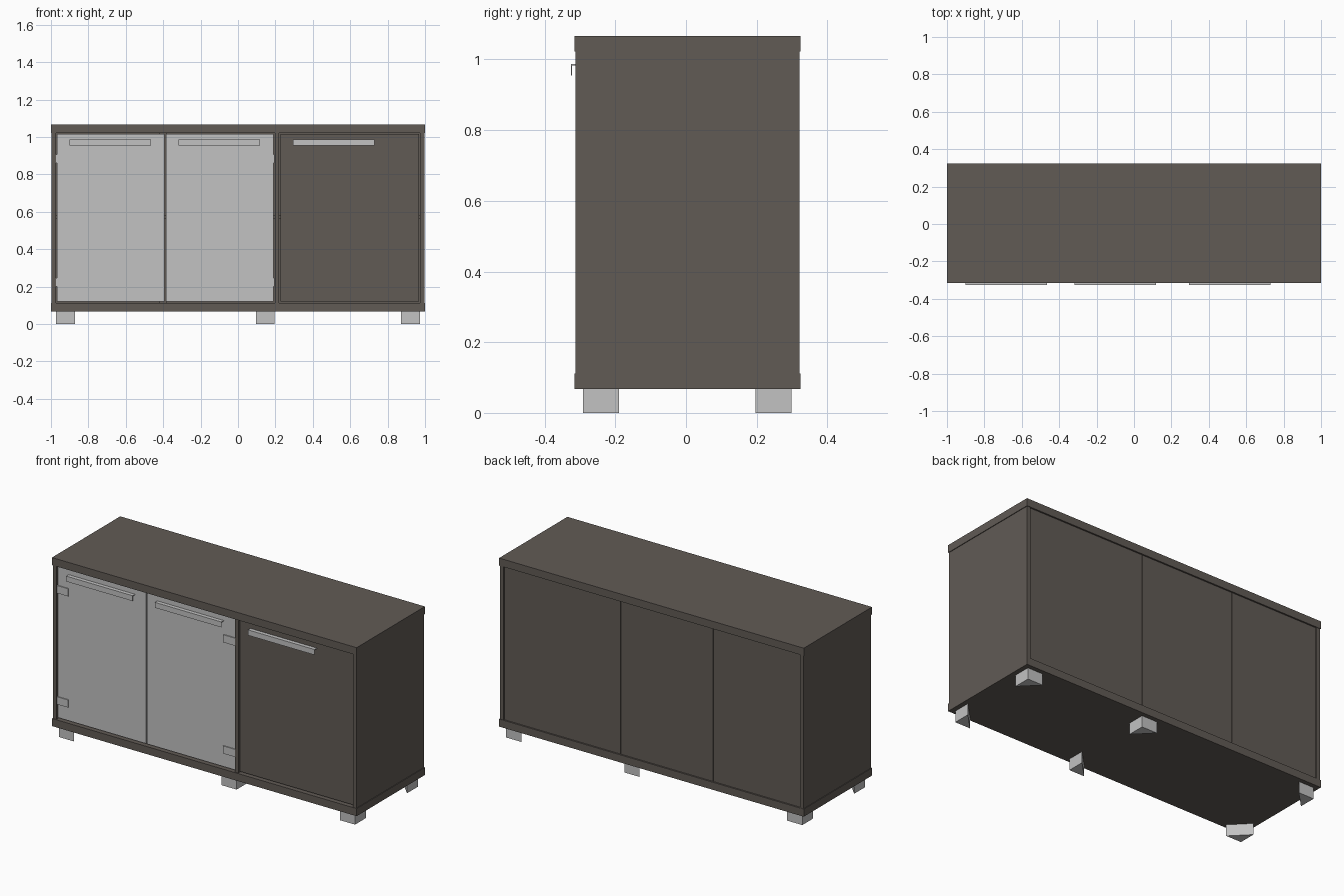
import bpy
import bmesh

old = bpy.data.objects.get("Cube")
if old:
    bpy.data.objects.remove(old, do_unlink=True)


def material(name, rgb):
    m = bpy.data.materials.new(name)
    m.use_nodes = True
    m.diffuse_color = (*rgb, 1)
    m.node_tree.nodes["Principled BSDF"].inputs["Base Color"].default_value = (*rgb, 1)
    return m


BROWN = material("dark_brown_wood", (0.12, 0.104, 0.091))
GREY = material("light_grey", (0.54, 0.54, 0.54))


def add_object(name, bm, mat):
    bmesh.ops.recalc_face_normals(bm, faces=bm.faces)
    mesh = bpy.data.meshes.new(name)
    bm.to_mesh(mesh)
    bm.free()
    mesh.materials.append(mat)
    obj = bpy.data.objects.new(name, mesh)
    bpy.context.collection.objects.link(obj)
    return obj


def box(name, x, y, z, mat=BROWN):
    """Box from (min, max) ranges."""
    bm = bmesh.new()
    bmesh.ops.create_cube(bm, size=1)
    for v in bm.verts:
        v.co = [r[0] if c < 0 else r[1] for c, r in zip(v.co, (x, y, z))]
    return add_object(name, bm, mat)


def prism(name, points, offset, mat):
    """Extrude a closed outline by an offset vector."""
    bm = bmesh.new()
    face = bm.faces.new([bm.verts.new(p) for p in points])
    geom = bmesh.ops.extrude_face_region(bm, geom=[face])["geom"]
    verts = [g for g in geom if isinstance(g, bmesh.types.BMVert)]
    bmesh.ops.translate(bm, verts=verts, vec=offset)
    return add_object(name, bm, mat)


FRONT, BACK = -0.316, 0.324
LOW, HIGH = 0.112, 1.022      # inner height of the carcass
DOOR_Y = (-0.302, -0.288)

# Top and base slabs
box("top_slab", (-1, 1), (FRONT, BACK), (HIGH, 1.067))
box("base_slab", (-1, 1), (FRONT, BACK), (0.067, LOW))

# Side panels and divider
for side, s in (("right", -1), ("left", 1)):
    box(side + "_side_panel", sorted((s * 0.996, s * 0.974)), (-0.313, 0.321), (LOW, HIGH))
box("divider", (0.197, 0.219), (-0.31, 0.307), (LOW, HIGH))

# Back panels with battens behind the seams
seams = (-0.974, -0.4, 0.208, 0.974)
for i, (a, b) in enumerate(zip(seams, seams[1:])):
    box(f"back_panel_{i + 1}", (a + 0.002, b - 0.002), (0.305, 0.315), (LOW, HIGH))
box("back_batten", (-0.42, -0.38), (0.29, 0.305), (LOW, HIGH))

# Inner shelves
box("wide_shelf", (-0.974, 0.197), (-0.25, 0.305), (0.56, 0.58))
box("narrow_shelf", (0.219, 0.974), (-0.25, 0.305), (0.56, 0.58))

# Doors
doors = (
    ("right_pale_door", -0.969, -0.392, GREY),
    ("middle_pale_door", -0.386, 0.191, GREY),
    ("left_wood_door", 0.226, 0.967, BROWN),
)
for name, a, b, mat in doors:
    box(name, (a, b), DOOR_Y, (0.12, 1.015), mat)

# Hinge plates on the pale doors
for side, a, b in (("right", -0.974, -0.9), ("middle", 0.117, 0.196)):
    for level, z in (("lower", 0.2), ("upper", 0.86)):
        box(f"{side}_{level}_hinge", (a, b), (-0.308, -0.301), (z, z + 0.045), GREY)

# Hooked pull handles
hook = ((-0.301, 0.987), (-0.325, 0.987), (-0.325, 0.955),
        (-0.322, 0.955), (-0.322, 0.983), (-0.301, 0.983))
for name, x in (("right", -0.9), ("middle", -0.318), ("left", 0.293)):
    prism(name + "_handle", [(x, y, z) for y, z in hook], (0.436, 0, 0), GREY)

# Triangular feet, square corner outward
for place, x, sx in (("right", -0.972, 1), ("middle", 0.195, -1), ("left", 0.972, -1)):
    for row, y, sy in (("front", -0.291, 1), ("back", 0.298, -1)):
        outline = [(x, y, 0), (x + sx * 0.1, y, 0), (x, y + sy * 0.102, 0)]
        prism(f"{row}_{place}_foot", outline, (0, 0, 0.067), GREY)
